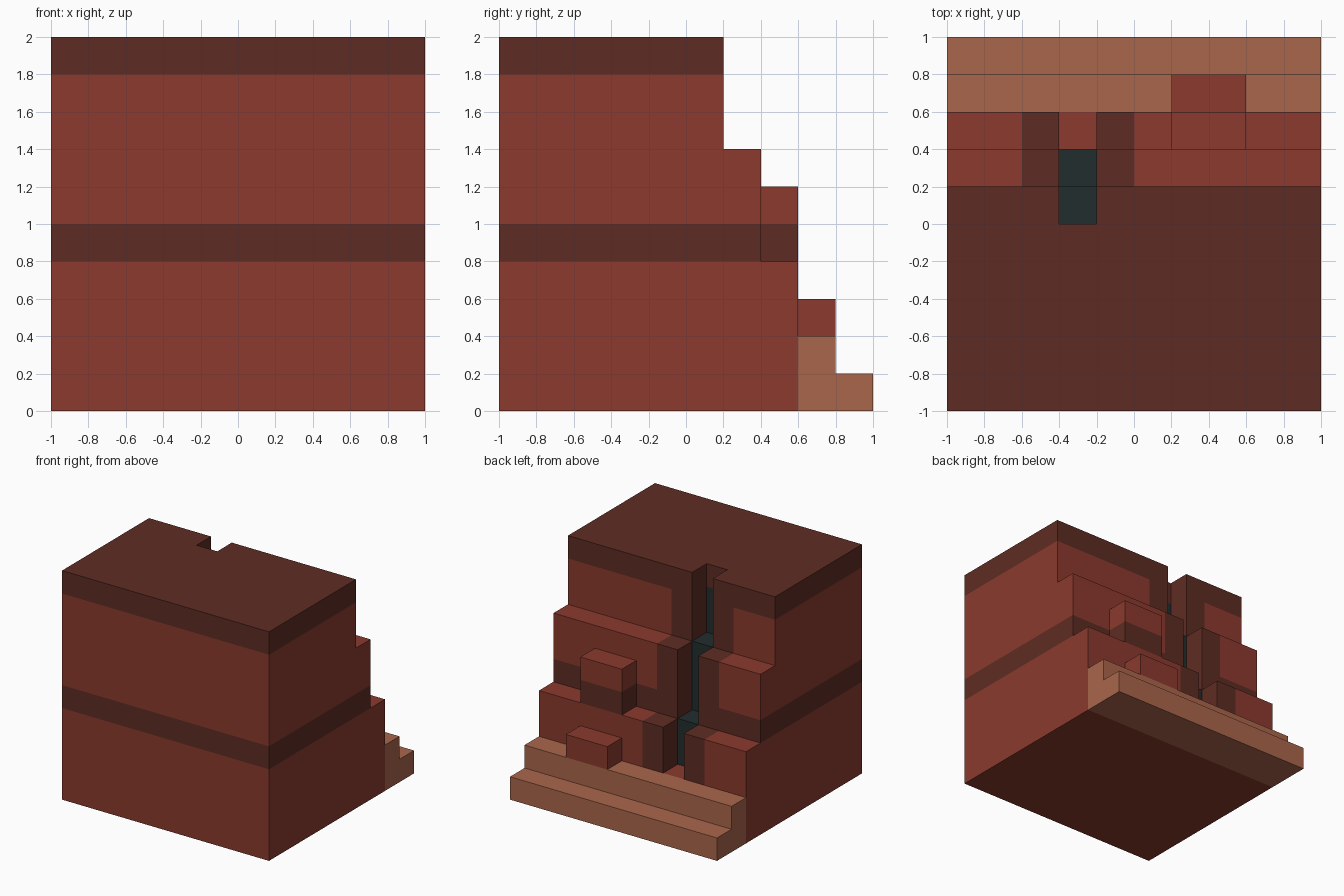
import bpy
import bmesh
from mathutils import Vector

cube = bpy.data.objects.get("Cube")
if cube:
    bpy.data.objects.remove(cube, do_unlink=True)


def material(name, rgb):
    """Flat material from 0-255 display values, converted to linear."""
    lin = [((c / 255 + 0.055) / 1.055) ** 2.4 for c in rgb] + [1.0]
    m = bpy.data.materials.new(name)
    m.use_nodes = True
    m.diffuse_color = lin
    bsdf = m.node_tree.nodes["Principled BSDF"]
    bsdf.inputs["Base Color"].default_value = lin
    bsdf.inputs["Roughness"].default_value = 0.9
    return m


brick = material("red_brick", (139, 58, 46))
dark = material("dark_brick", (94, 44, 35))
sand = material("sandstone", (170, 102, 75))
teal = material("dark_teal", (34, 45, 46))
WALL_MATS = [brick, dark, teal]
BRICK, DARK, TEAL = range(3)


def prism(name, x0, x1, profile):
    """Extrude a (y, z) profile along x."""
    bm = bmesh.new()
    face = bm.faces.new([bm.verts.new((x0, y, z)) for y, z in profile])
    out = bmesh.ops.extrude_face_region(bm, geom=[face])
    moved = [v for v in out["geom"] if isinstance(v, bmesh.types.BMVert)]
    bmesh.ops.translate(bm, verts=moved, vec=(x1 - x0, 0, 0))
    bmesh.ops.recalc_face_normals(bm, faces=bm.faces)
    mesh = bpy.data.meshes.new(name)
    bm.to_mesh(mesh)
    bm.free()
    obj = bpy.data.objects.new(name, mesh)
    bpy.context.collection.objects.link(obj)
    return obj


def box(name, x0, x1, y0, y1, z0, z1):
    return prism(name, x0, x1, [(y0, z0), (y1, z0), (y1, z1), (y0, z1)])


def wall_colour(p):
    """Colour of the masonry at a point just under the surface."""
    if p.z > 1.8:
        return DARK                                   # cap band
    if -0.4 < p.x < -0.2 and p.z > 0.4 and p.y > -0.2:
        return TEAL                                   # channel lining
    if -0.6 < p.x < 0 and p.z > 0.4 and p.y > 0:
        return DARK                                   # channel jambs
    return DARK if 0.8 < p.z < 1.0 else BRICK         # middle band


def paint_masonry(obj):
    """Cut faces along the colour borders, then colour them by rule."""
    bm = bmesh.new()
    bm.from_mesh(obj.data)
    cuts = {0: (-0.6, -0.4, -0.2, 0), 1: (0, 0.2, 0.4),
            2: (0.4, 0.8, 1.0, 1.4, 1.8)}
    for axis, values in cuts.items():
        normal = Vector((0, 0, 0))
        normal[axis] = 1
        for v in values:
            bmesh.ops.bisect_plane(bm, geom=bm.verts[:] + bm.edges[:] + bm.faces[:],
                                   plane_co=normal * v, plane_no=normal, dist=1e-4)
    bm.normal_update()
    for f in bm.faces:
        f.material_index = wall_colour(f.calc_center_median() - f.normal * 0.05)
    obj.data.materials.clear()
    for m in WALL_MATS:
        obj.data.materials.append(m)
    bm.to_mesh(obj.data)
    bm.free()


# Terraced wall, stepping down to the back
wall = prism("terraced_wall", -1, 1, [
    (-1, 0), (0.6, 0), (0.6, 0.8), (0.4, 0.8),
    (0.4, 1.4), (0.2, 1.4), (0.2, 2), (-1, 2)])

# Stepped water channel cut into the terraces
cutter = prism("channel_cutter", -0.4, -0.2, [
    (0, 2.2), (0, 1.4), (0.2, 1.4), (0.2, 0.8),
    (0.4, 0.8), (0.4, 0.4), (0.9, 0.4), (0.9, 2.2)])
cutter.hide_render = True
mod = wall.modifiers.new("channel", "BOOLEAN")
mod.operation = "DIFFERENCE"
mod.solver = "EXACT"
mod.object = cutter
bpy.context.view_layer.objects.active = wall
bpy.ops.object.modifier_apply(modifier=mod.name)
bpy.data.objects.remove(cutter, do_unlink=True)
paint_masonry(wall)

# Projecting blocks on the terraces
paint_masonry(box("upper_block", 0.2, 0.6, 0.4, 0.6, 0.8, 1.2))
paint_masonry(box("lower_block", 0.2, 0.6, 0.6, 0.8, 0.4, 0.6))

# Sandstone steps along the foot of the wall
steps = prism("sandstone_steps", -1, 1, [
    (0.6, 0), (1, 0), (1, 0.2), (0.8, 0.2), (0.8, 0.4), (0.6, 0.4)])
steps.data.materials.append(sand)
